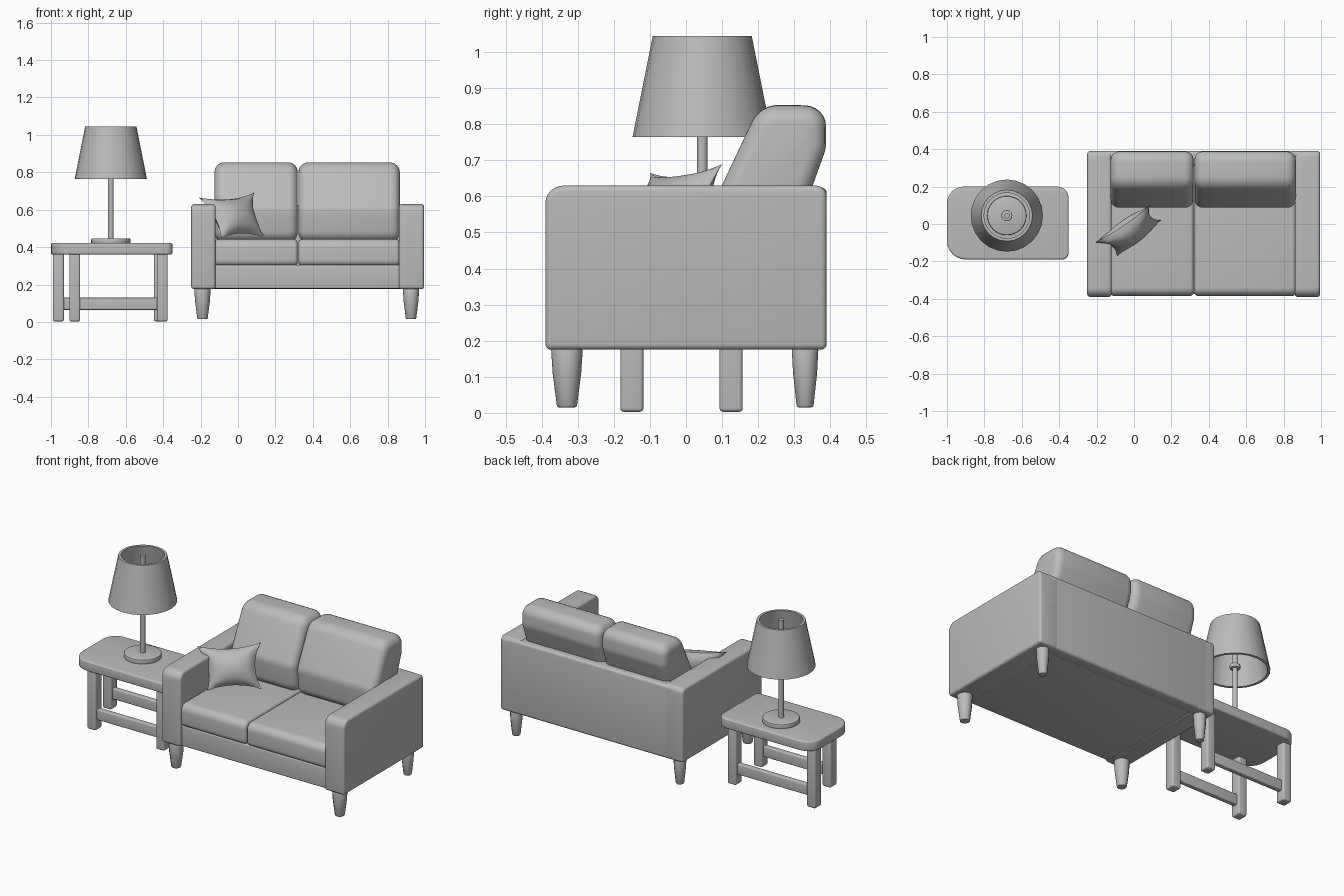
import bpy, bmesh, math
from mathutils import Vector

if "Cube" in bpy.data.objects:
    bpy.data.objects.remove(bpy.data.objects["Cube"], do_unlink=True)

GREY = (0.5, 0.5, 0.5, 1)
grey = bpy.data.materials.new("plain grey")
grey.use_nodes = True
grey.diffuse_color = GREY
grey.node_tree.nodes["Principled BSDF"].inputs["Base Color"].default_value = GREY


def finish(name, bm, bevel=0.0, segments=4):
    """Round the hard edges, then turn the bmesh into a smooth shaded object."""
    bmesh.ops.recalc_face_normals(bm, faces=bm.faces)
    if bevel:
        hard = [e for e in bm.edges if e.is_manifold and e.calc_face_angle() > 0.7]
        bmesh.ops.bevel(bm, geom=hard, offset=bevel, segments=segments,
                        profile=0.5, affect='EDGES', clamp_overlap=True)
    mesh = bpy.data.meshes.new(name)
    bm.to_mesh(mesh)
    bm.free()
    mesh.materials.append(grey)
    obj = bpy.data.objects.new(name, mesh)
    bpy.context.collection.objects.link(obj)
    bpy.ops.object.select_all(action='DESELECT')
    obj.select_set(True)
    bpy.context.view_layer.objects.active = obj
    bpy.ops.object.shade_smooth_by_angle(angle=math.radians(40))
    return obj


def rounded(corners, steps=6):
    """Outline from (a, b, radius) corners, each replaced by an arc."""
    out = []
    for i, (a, b, r) in enumerate(corners):
        p = Vector((a, b))
        if not r:
            out.append(p)
            continue
        d0 = (Vector(corners[i - 1][:2]) - p).normalized()
        d1 = (Vector(corners[(i + 1) % len(corners)][:2]) - p).normalized()
        half = d0.angle(d1) / 2
        cut = r / math.tan(half)
        centre = p + (d0 + d1).normalized() * r / math.sin(half)
        v0, v1 = p + d0 * cut - centre, p + d1 * cut - centre
        sweep = v0.angle(v1)
        for k in range(steps + 1):
            t = k / steps
            out.append(centre + (v0 * math.sin((1 - t) * sweep)
                                 + v1 * math.sin(t * sweep)) / math.sin(sweep))
    return out


def prism(name, corners, axis, lo, hi, bevel):
    """Extrude a rounded outline along x (outline in y, z) or z (outline in x, y)."""
    bm = bmesh.new()
    place = (lambda p, h: (h, p.x, p.y)) if axis == 'X' else (lambda p, h: (p.x, p.y, h))
    pts = rounded(corners)
    rings = [[bm.verts.new(place(p, h)) for p in pts] for h in (lo, hi)]
    for ring in rings:
        bm.faces.new(ring)
    for i in range(len(pts)):
        bm.faces.new((rings[0][i - 1], rings[0][i], rings[1][i], rings[1][i - 1]))
    return finish(name, bm, bevel)


def box(name, x, y, z, bevel):
    return prism(name, [(x[0], y[0], 0), (x[1], y[0], 0), (x[1], y[1], 0), (x[0], y[1], 0)],
                 'Z', *z, bevel)


def lathe(name, x, y, profile, sides=24, closed=False, bevel=0.0):
    """Spin (radius, height) points around a vertical line."""
    bm = bmesh.new()
    rings = []
    for r, z in profile:
        angles = [math.tau * k / sides for k in range(sides)]
        rings.append([bm.verts.new((x + r * math.cos(t), y + r * math.sin(t), z))
                      for t in angles])
    pairs = list(zip(rings, rings[1:]))
    if closed:
        pairs.append((rings[-1], rings[0]))
    else:
        bm.faces.new(rings[0])
        bm.faces.new(rings[-1])
    for a, b in pairs:
        for i in range(sides):
            bm.faces.new((a[i - 1], a[i], b[i], b[i - 1]))
    return finish(name, bm, bevel, 2)


# Sofa frame
arm = [(-0.39, 0.175, 0), (0.39, 0.175, 0), (0.39, 0.63, 0.03), (-0.39, 0.63, 0.05)]
for side, lo, hi in (("right", -0.25, -0.12), ("left", 0.86, 0.995)):
    prism(side + "_arm", arm, 'X', lo, hi, 0.016)
box("sofa_base", (-0.14, 0.88), (-0.375, 0.37), (0.178, 0.305), 0.008)
box("sofa_back", (-0.2, 0.95), (0.31, 0.39), (0.175, 0.625), 0.016)

# Sofa cushions
seat = [(-0.385, 0.3, 0.03), (0.32, 0.3, 0.03), (0.32, 0.442, 0.03), (-0.385, 0.442, 0.045)]
back = [(0.1, 0.43, 0.06), (0.28, 0.43, 0.06), (0.388, 0.74, 0.1),
        (0.388, 0.865, 0.06), (0.205, 0.868, 0.08), (0.085, 0.6, 0.1)]
for side, lo, hi in (("right", -0.125, 0.319), ("left", 0.323, 0.865)):
    prism(side + "_seat_cushion", seat, 'X', lo, hi, 0.02)
    cushion = prism(side + "_back_cushion", back, 'X', lo, hi, 0.045)
    mid, half = (lo + hi) / 2, (hi - lo) / 2
    for v in cushion.data.vertices:
        v.co.z -= 0.02 * ((v.co.x - mid) / half) ** 2 * max(0, (v.co.z - 0.6) / 0.25)

# Sofa legs
for x in (-0.19, 0.925):
    for y, r in ((-0.33, 0.044), (0.33, 0.037)):
        lathe("sofa_leg", x, y, [(r * 0.62, 0.015), (r * 0.9, 0.11), (r, 0.18)], 12, bevel=0.006)

# Throw pillow: four corners, pinched edges and a puffed middle
c00, c10, c11, c01 = (Vector(c) for c in ((-0.09, -0.17, 0.45), (0.145, 0.02, 0.45),
                                          (0.085, 0.1, 0.69), (-0.21, -0.1, 0.665)))
normal = (c11 - c00).cross(c01 - c10).normalized()
bm = bmesh.new()
N = 14
for sign in (-1, 1):
    grid = []
    for i in range(N + 1):
        row = []
        for j in range(N + 1):
            u, v = 2 * i / N - 1, 2 * j / N - 1
            s = (1 + u * (1 - 0.2 * (1 - v * v))) / 2
            t = (1 + v * (1 - 0.2 * (1 - u * u))) / 2
            p = c00.lerp(c10, s).lerp(c01.lerp(c11, s), t)
            puff = 0.065 * ((1 - u * u) * (1 - v * v)) ** 0.6
            row.append(bm.verts.new(p + normal * sign * puff))
        grid.append(row)
    for i in range(N):
        for j in range(N):
            bm.faces.new((grid[i][j], grid[i + 1][j], grid[i + 1][j + 1], grid[i][j + 1]))
bmesh.ops.remove_doubles(bm, verts=bm.verts, dist=0.0005)
finish("throw_pillow", bm)

# Side table
prism("table_top", [(-1, -0.19, 0.1), (-0.35, -0.19, 0.035), (-0.35, 0.2, 0.06), (-1, 0.2, 0.09)],
      'Z', 0.36, 0.422, 0.01)
for y, left, right in ((-0.15, -0.873, -0.405), (0.125, -0.96, -0.42)):
    for x in (left, right):
        box("table_leg", (x - 0.029, x + 0.029), (y - 0.032, y + 0.032), (0.003, 0.37), 0.01)
    box("table_rail", (left, right), (y - 0.016, y + 0.016), (0.065, 0.13), 0.006)

# Table lamp
LX, LY = -0.68, 0.045
lathe("lamp_base", LX, LY, [(0.105, 0.415), (0.105, 0.447)], 32, bevel=0.006)
lathe("lamp_pole", LX, LY, [(0.015, 0.44), (0.015, 1.045)], 12)
lathe("lamp_socket", LX, LY, [(0.03, 0.775), (0.03, 0.8)], 12, bevel=0.005)
lathe("lamp_shade", LX, LY, [(0.193, 0.765), (0.137, 1.045), (0.122, 1.045), (0.178, 0.765)],
      24, closed=True)
